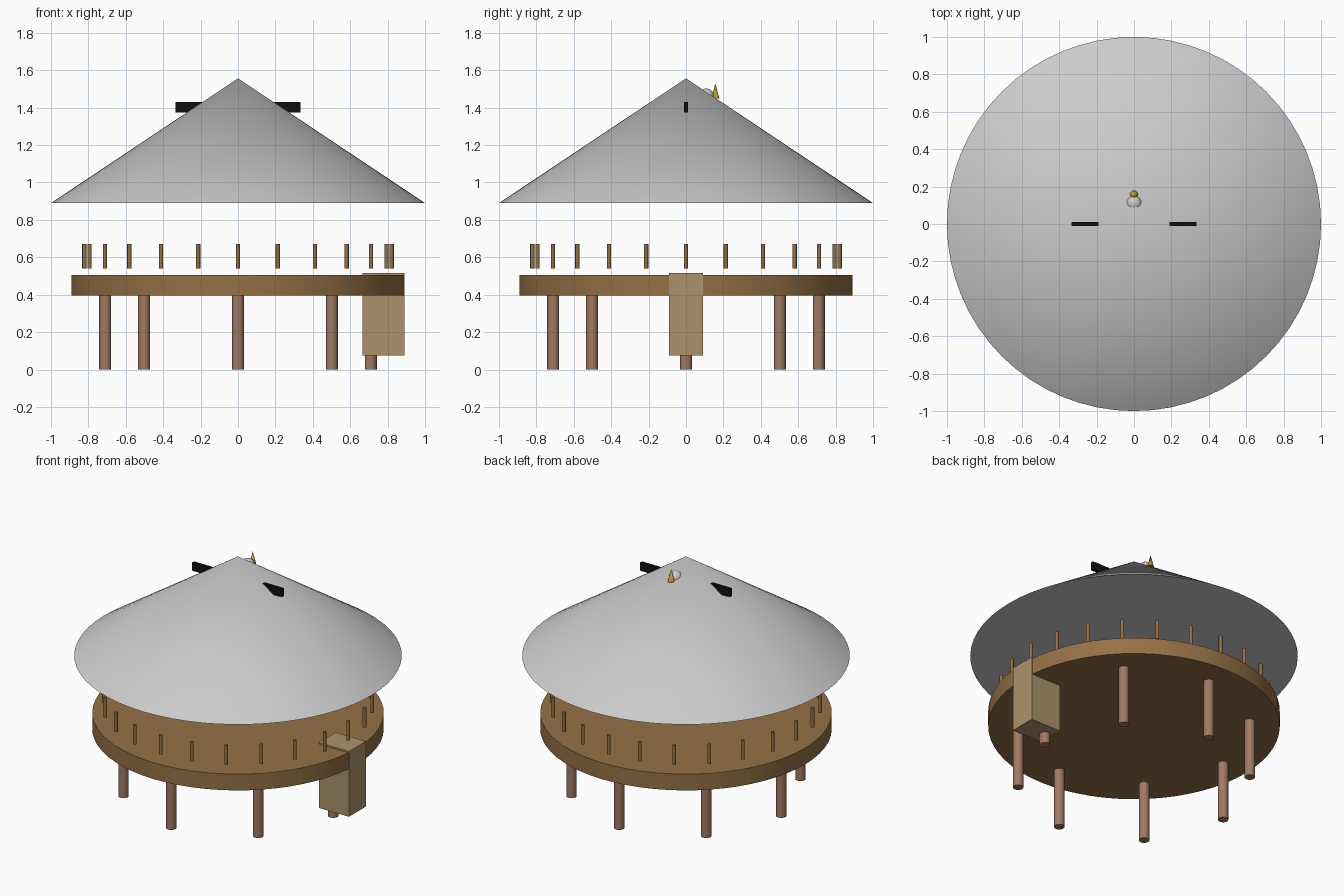
import bpy
from math import cos, sin, pi, radians

if "Cube" in bpy.data.objects:
    bpy.data.objects.remove(bpy.data.objects["Cube"])


def material(name, rgb):
    m = bpy.data.materials.new(name)
    m.diffuse_color = (*rgb, 1)
    m.use_nodes = True
    m.node_tree.nodes["Principled BSDF"].inputs["Base Color"].default_value = m.diffuse_color
    return m


def finish(name, mat=None, smooth=True):
    ob = bpy.context.object
    ob.name = name
    if mat:
        ob.data.materials.append(mat)
    if smooth:
        bpy.ops.object.shade_smooth_by_angle(angle=radians(40))
    return ob


def cone(name, r1, r2, z0, z1, x=0, y=0, sides=32, mat=None):
    bpy.ops.mesh.primitive_cone_add(vertices=sides, radius1=r1, radius2=r2,
                                    depth=z1 - z0, location=(x, y, (z0 + z1) / 2))
    return finish(name, mat)


def box(name, lo, hi, mat):
    bpy.ops.mesh.primitive_cube_add(size=1, location=[(a + b) / 2 for a, b in zip(lo, hi)])
    bpy.context.object.scale = [b - a for a, b in zip(lo, hi)]
    bpy.ops.object.transform_apply(location=False, rotation=False, scale=True)
    return finish(name, mat, smooth=False)


def ring(name, count, dist, r, z0, z1, sides, mat):
    for i in range(count):
        a = 2 * pi * i / count
        cone(f"{name}_{i + 1}", r, r, z0, z1, dist * cos(a), dist * sin(a), sides, mat)


deck_wood = material("deck_wood", (0.30, 0.165, 0.062))
leg_wood = material("leg_wood", (0.36, 0.19, 0.125))
step_wood = material("step_wood", (0.42, 0.29, 0.15))
black = material("black", (0.005, 0.005, 0.005))
white = material("white", (0.9, 0.9, 0.9))
gold = material("gold", (0.52, 0.32, 0.02))

# Round platform on eight stilts
cone("platform", 0.89, 0.89, 0.395, 0.505, sides=64, mat=deck_wood)
ring("stilt", 8, 0.71, 0.032, 0.0, 0.40, 24, leg_wood)

# Railing posts, hovering above the platform
ring("railing_post", 24, 0.822, 0.011, 0.54, 0.67, 16, deck_wood)

# Entrance block on the right side
box("entrance_block", (0.665, -0.09, 0.075), (0.89, 0.09, 0.515), step_wood)

# Conical roof with a crossbar through its peak
cone("roof", 1.0, 0.0, 0.89, 1.557, sides=64)
box("roof_crossbar", (-0.335, -0.01, 1.375), (0.335, 0.01, 1.43), black)

# Small ball and spike behind the peak
bpy.ops.mesh.primitive_uv_sphere_add(segments=32, ring_count=16, radius=0.042,
                                     location=(0, 0.108, 1.46))
finish("roof_ball", white)
cone("roof_spike", 0.021, 0.0, 1.45, 1.53, 0, 0.157, 24, gold)
